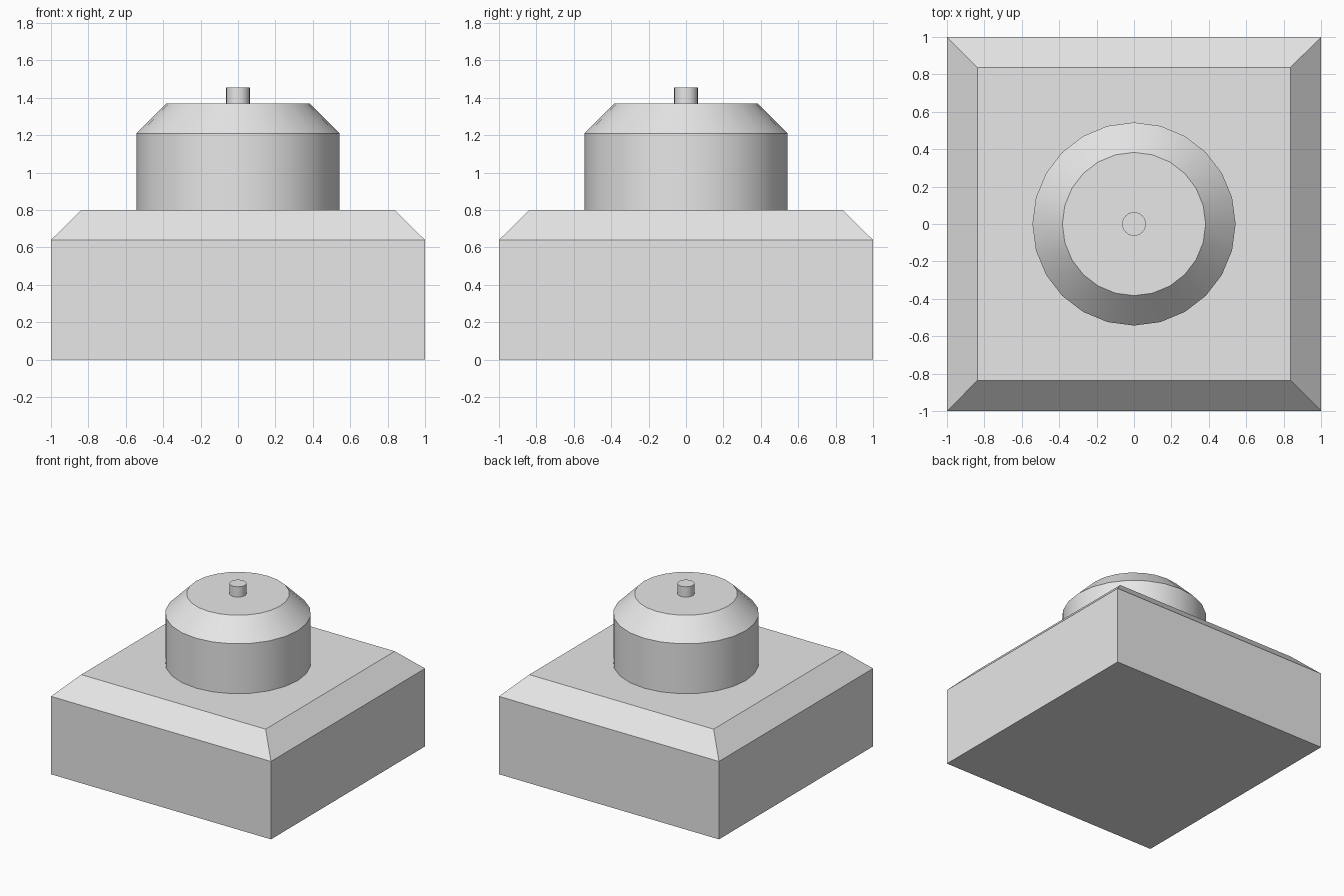
import bpy
import bmesh
import math

cube = bpy.data.objects.get("Cube")
if cube:
    bpy.data.objects.remove(cube, do_unlink=True)

grey = bpy.data.materials.new("light grey")
grey.use_nodes = True
colour = (0.8, 0.8, 0.8, 1.0)
grey.diffuse_color = colour
grey.node_tree.nodes["Principled BSDF"].inputs["Base Color"].default_value = colour


def stack(name, profile, sides, turn=0.0, smooth=True):
    """Closed solid from (radius, height) rings, bottom to top."""
    bm = bmesh.new()
    rings = []
    for radius, z in profile:
        angles = [turn + math.tau * i / sides for i in range(sides)]
        rings.append([bm.verts.new((radius * math.cos(a), radius * math.sin(a), z))
                      for a in angles])
    for low, high in zip(rings, rings[1:]):
        for i in range(sides):
            j = (i + 1) % sides
            bm.faces.new((low[i], low[j], high[j], high[i]))
    bm.faces.new(rings[0][::-1])
    bm.faces.new(rings[-1])
    mesh = bpy.data.meshes.new(name)
    bm.to_mesh(mesh)
    bm.free()
    mesh.materials.append(grey)
    obj = bpy.data.objects.new(name, mesh)
    bpy.context.collection.objects.link(obj)
    if smooth:
        bpy.ops.object.select_all(action="DESELECT")
        obj.select_set(True)
        bpy.context.view_layer.objects.active = obj
        bpy.ops.object.shade_smooth_by_angle(angle=math.radians(30))
    return obj


# Square plinth with a chamfered upper rim
corner = math.sqrt(2)
stack("plinth", [(corner, 0), (corner, 0.64), (0.838 * corner, 0.80)],
      4, turn=math.pi / 4, smooth=False)

# Round drum with a chamfered shoulder
stack("drum", [(0.543, 0.80), (0.543, 1.21), (0.383, 1.37)], 24)

# Small pin on top
stack("pin", [(0.063, 1.37), (0.063, 1.455)], 24)
